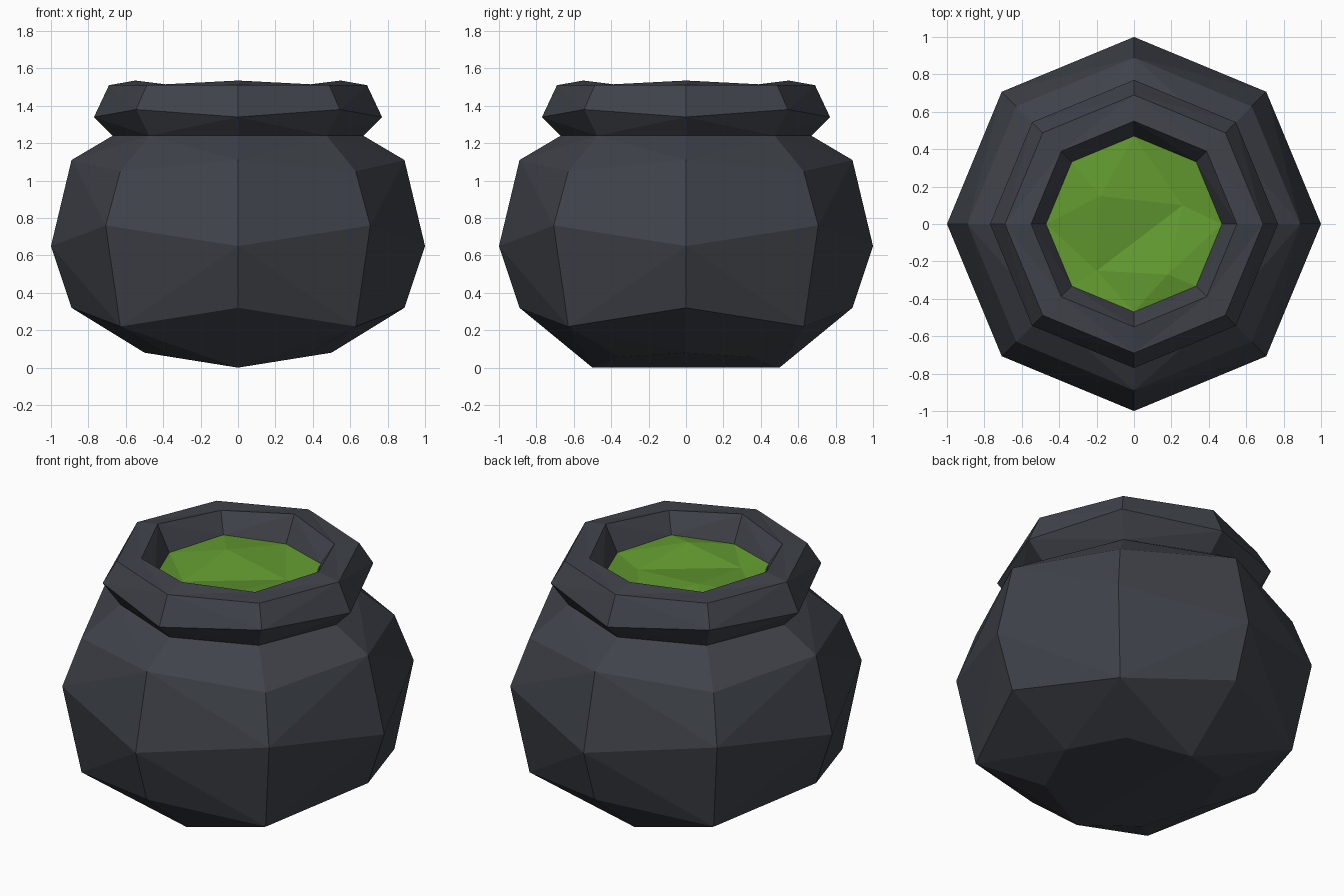
import bpy, bmesh, math
from mathutils import Vector

if "Cube" in bpy.data.objects:
    bpy.data.objects.remove(bpy.data.objects["Cube"])


def material(name, rgb):
    m = bpy.data.materials.new(name)
    m.diffuse_color = (*rgb, 1)
    m.use_nodes = True
    m.node_tree.nodes["Principled BSDF"].inputs["Base Color"].default_value = m.diffuse_color
    return m


def finish(bm, name, mat):
    bmesh.ops.recalc_face_normals(bm, faces=bm.faces)
    me = bpy.data.meshes.new(name)
    bm.to_mesh(me)
    bm.free()
    me.materials.append(mat)
    ob = bpy.data.objects.new(name, me)
    bpy.context.collection.objects.link(ob)
    return ob


def octagon(bm, r, z_axis, z_diag):
    # Eight-sided ring whose axis and diagonal corners sit at different heights
    return [bm.verts.new((r * math.cos(k * math.pi / 4), r * math.sin(k * math.pi / 4),
                          z_diag if k % 2 else z_axis)) for k in range(8)]


def bridge(bm, a, b):
    # Facet two rings, splitting each quad along its shorter diagonal
    for i in range(8):
        j = (i + 1) % 8
        if (a[i].co - b[j].co).length < (a[j].co - b[i].co).length:
            tris = ((a[i], a[j], b[j]), (a[i], b[j], b[i]))
        else:
            tris = ((a[i], a[j], b[i]), (a[j], b[j], b[i]))
        for t in tris:
            bm.faces.new(t)


iron = material("dark iron", (0.05, 0.055, 0.068))
green = material("green brew", (0.125, 0.33, 0.03))

# Pot: rings (radius, axis height, diagonal height) from base up, over the rim, inside
profile = [(0.50, 0.04, 0.057), (0.89, 0.32, 0.22), (1.00, 0.65, 0.76),
           (0.89, 1.11, 1.05), (0.67, 1.24, 1.24), (0.77, 1.34, 1.38),
           (0.69, 1.51, 1.51), (0.55, 1.535, 1.515), (0.47, 1.38, 1.40)]
bm = bmesh.new()
rings = [octagon(bm, *p) for p in profile]
base = rings[0]
for v in base:  # base is gently folded along the y axis
    v.co.z = 0.16 * abs(v.co.x)
for lower, upper in zip(rings, rings[1:]):
    bridge(bm, lower, upper)
bm.faces.new(base[2:7])
bm.faces.new(base[6:] + base[:3])
finish(bm, "cauldron_pot", iron)

# Liquid: octagonal surface with a few uneven inner points
bm = bmesh.new()
rim = octagon(bm, *profile[-1])
nw, ne, sw, se = [bm.verts.new(p) for p in ((-0.18, 0.15, 1.42), (0.26, 0.10, 1.37),
                                            (-0.20, -0.25, 1.37), (0.18, -0.27, 1.42))]
for t in ((nw, ne, sw), (ne, se, sw),
          (rim[0], rim[1], ne), (rim[1], rim[2], ne), (rim[2], nw, ne),
          (rim[2], rim[3], nw), (rim[3], rim[4], nw), (rim[4], sw, nw),
          (rim[4], rim[5], sw), (rim[5], rim[6], sw), (rim[6], se, sw),
          (rim[6], rim[7], se), (rim[7], rim[0], se), (rim[0], ne, se)):
    bm.faces.new(t)
liquid = finish(bm, "liquid_surface", green)
if sum(p.normal.z for p in liquid.data.polygons) < 0:
    liquid.data.flip_normals()
